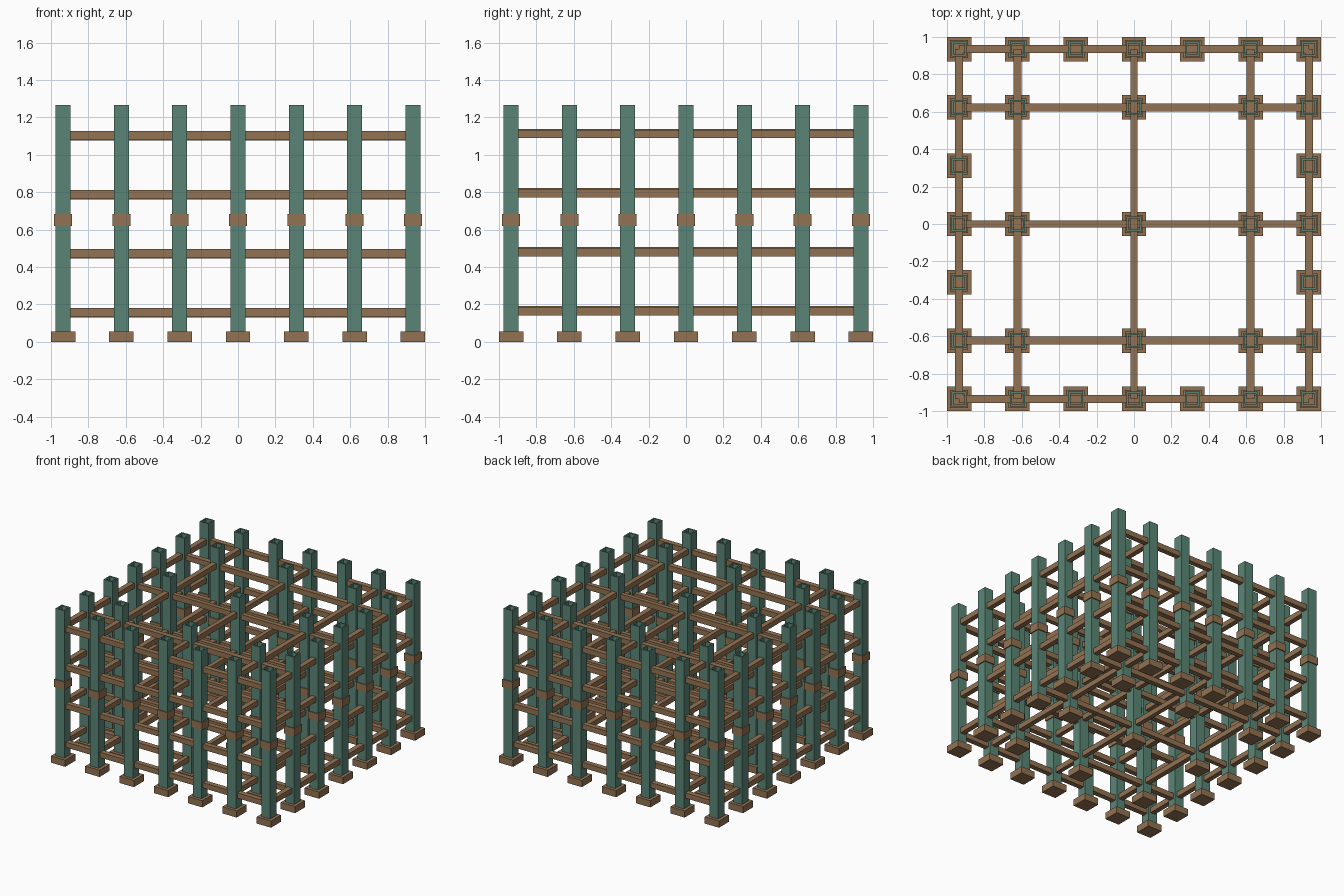
import bpy, bmesh
from mathutils import Matrix, Vector

if "Cube" in bpy.data.objects:
    bpy.data.objects.remove(bpy.data.objects["Cube"])


def material(name, rgb):
    m = bpy.data.materials.new(name)
    m.diffuse_color = (*rgb, 1)
    m.use_nodes = True
    m.node_tree.nodes["Principled BSDF"].inputs["Base Color"].default_value = m.diffuse_color
    return m


GREEN = material("weathered green", (0.105, 0.235, 0.180))
BROWN = material("timber brown", (0.290, 0.170, 0.085))

STEP = 0.3117
POST_TOP = 1.265


def finish(name, bm, mat):
    bmesh.ops.recalc_face_normals(bm, faces=bm.faces)
    mesh = bpy.data.meshes.new(name)
    bm.to_mesh(mesh)
    bm.free()
    mesh.materials.append(mat)
    obj = bpy.data.objects.new(name, mesh)
    bpy.context.collection.objects.link(obj)
    return obj


def box(name, centre, size, mat):
    bm = bmesh.new()
    bmesh.ops.create_cube(bm, size=1, matrix=Matrix.Translation(centre) @ Matrix.Diagonal((*size, 1)))
    return finish(name, bm, mat)


def tube(name, x, y, z0, z1, outer, inner, mat):
    """Square tube with open ends and a flat rim."""
    bm = bmesh.new()
    rings = []
    for half, z in ((outer, z0), (outer, z1), (inner, z1), (inner, z0)):
        rings.append([bm.verts.new((x + sx * half, y + sy * half, z))
                      for sx, sy in ((-1, -1), (1, -1), (1, 1), (-1, 1))])
    for k in range(4):
        a, b = rings[k], rings[(k + 1) % 4]
        for i in range(4):
            j = (i + 1) % 4
            bm.faces.new((a[i], a[j], b[j], b[i]))
    return finish(name, bm, mat)


# Post positions: full perimeter plus a sparse inner grid
main_lines = (-3, -2, 0, 2, 3)
spots = [(i, j) for i in range(-3, 4) for j in range(-3, 4)
         if abs(i) == 3 or abs(j) == 3 or (i in main_lines and j in main_lines)]

for i, j in spots:
    x, y = i * STEP, j * STEP
    # Footing, hollow post and middle collar
    box("footing", (x, y, 0.0275), (0.13, 0.13, 0.055), BROWN)
    tube("post", x, y, 0.05, POST_TOP, 0.04, 0.029, GREEN)
    box("collar", (x, y, 0.652), (0.096, 0.096, 0.064), BROWN)

# Four levels of crossing rails; each direction sits at its own height
for level in range(4):
    z = 0.155 + level * 0.3155
    for k in main_lines:
        w = 0.036 if k == 0 else 0.042
        drop = 0 if abs(k) == 3 else 0.006
        length = 6 * STEP
        box("cross_rail", (0, k * STEP, z + 0.003 - drop), (length, w, 0.044), BROWN)
        box("side_rail", (k * STEP, 0, z + 0.009 + drop), (w, length, 0.044), BROWN)
